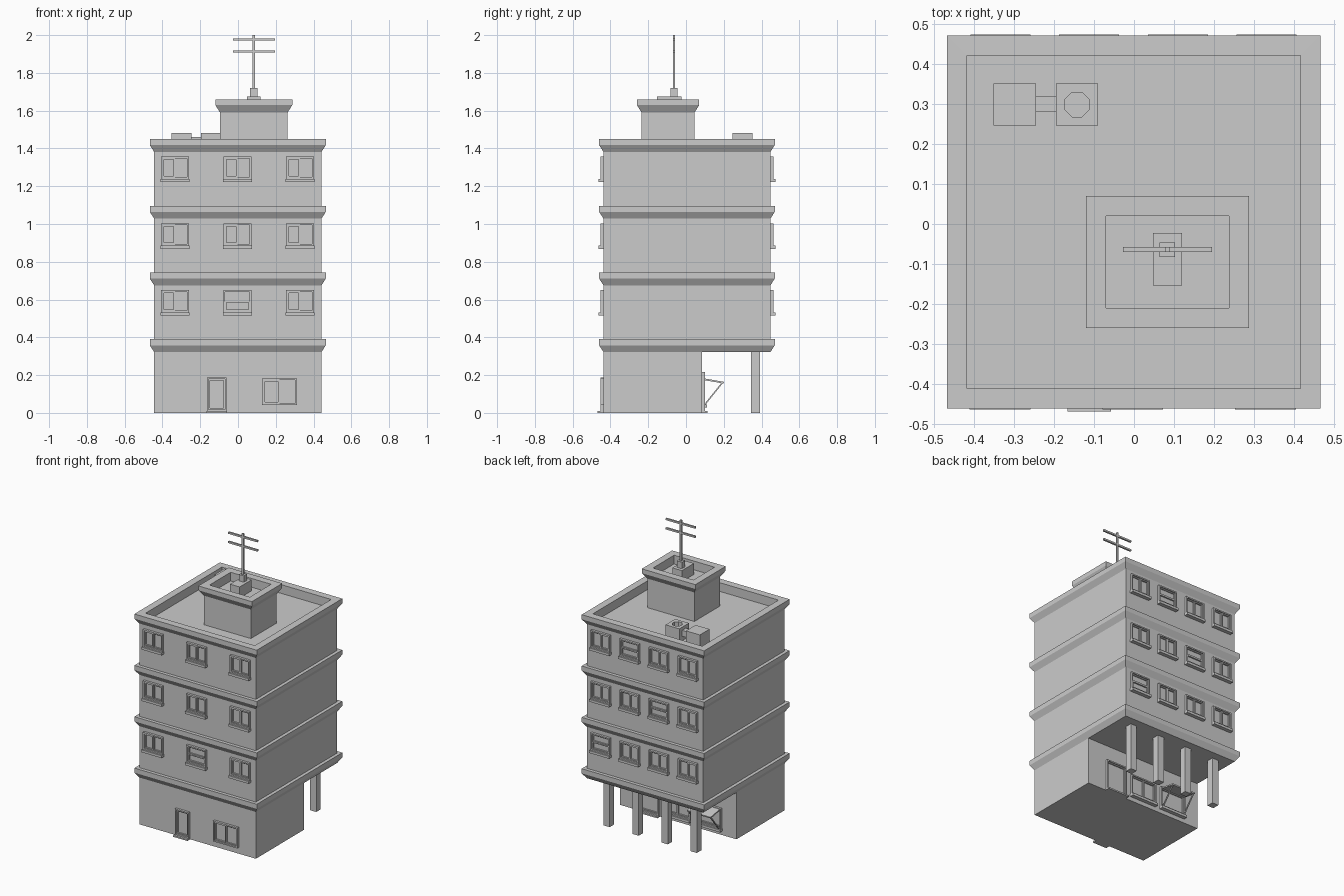
import bpy, bmesh, math
from mathutils import Vector

if "Cube" in bpy.data.objects:
    bpy.data.objects.remove(bpy.data.objects["Cube"])


def finish(name, bm):
    bmesh.ops.recalc_face_normals(bm, faces=bm.faces)
    me = bpy.data.meshes.new(name)
    bm.to_mesh(me)
    bm.free()
    ob = bpy.data.objects.new(name, me)
    bpy.context.collection.objects.link(ob)
    return ob


def add_box(bm, x0, x1, y0, y1, z0, z1):
    vs = bmesh.ops.create_cube(bm, size=1)["verts"]
    for v in vs:
        v.co = ((x0 + x1) / 2 + v.co.x * (x1 - x0),
                (y0 + y1) / 2 + v.co.y * (y1 - y0),
                (z0 + z1) / 2 + v.co.z * (z1 - z0))


def box(name, *dims):
    bm = bmesh.new()
    add_box(bm, *dims)
    return finish(name, bm)


def tower(name, x0, x1, y0, y1, profile):
    """Stack rectangles, each inset by the profile's (inset, z) points."""
    bm = bmesh.new()
    loops = []
    for d, z in profile:
        loops.append([bm.verts.new(p) for p in (
            (x0 + d, y0 + d, z), (x1 - d, y0 + d, z),
            (x1 - d, y1 - d, z), (x0 + d, y1 - d, z))])
    for a, b in zip(loops, loops[1:]):
        for i in range(4):
            j = (i + 1) % 4
            bm.faces.new((a[i], a[j], b[j], b[i]))
    bm.faces.new(loops[0][::-1])
    bm.faces.new(loops[-1])
    return finish(name, bm)


def add_ring(bm, x0, x1, z0, z1, t, y0, y1):
    add_box(bm, x0, x0 + t, y0, y1, z0, z1)
    add_box(bm, x1 - t, x1, y0, y1, z0, z1)
    add_box(bm, x0 + t, x1 - t, y0, y1, z0, z0 + t)
    add_box(bm, x0 + t, x1 - t, y0, y1, z1 - t, z1)


def window(name, x0, x1, z0, z1, wall, s, split="v", sill=True):
    """Frame, two sashes and a sill on a wall facing y direction s."""
    bm = bmesh.new()
    t = 0.009
    out = lambda d: sorted((wall - s * 0.004, wall + s * d))
    add_ring(bm, x0, x1, z0, z1, t, *out(0.016))
    a, b, c, d = x0 + t, x1 - t, z0 + t, z1 - t
    mx, mz = (a + b) / 2, (c + d) / 2
    if split == "v":
        parts = ((a, mx, c, d, 0.010), (mx, b, c, d, 0.007))
    elif split == "h":
        parts = ((a, b, c, mz, 0.010), (a, b, mz, d, 0.007))
    else:
        parts = ((a, b, c, d, 0.008),)
    for p in parts:
        add_ring(bm, *p[:4], 0.007, *out(p[4]))
    if sill:
        add_box(bm, x0 - 0.002, x1 + 0.002, *out(0.026), z0 - 0.017, z0)
    return finish(name, bm)


X0, X1, Y0, Y1 = -0.467, 0.465, -0.46, 0.47
FRONT, BACK, SHOP = Y0 + 0.023, Y1 - 0.023, 0.085
STOREY = 0.3533

# ground floor, set back behind the columns
box("ground_floor", X0 + 0.023, X1 - 0.023, FRONT, SHOP, 0, 0.325)

# upper storeys with flared cornices and a sunken roof
prof = []
for i in range(4):
    z = 0.39 + STOREY * i
    prof += [(0.023, z - 0.068), (0, z - 0.032), (0, z)]
    if i < 3:
        prof.append((0.023, z))
tower("upper_storeys", X0, X1, Y0, Y1, prof + [(0.05, 1.45), (0.05, 1.39)])

# stair housing on the roof
tower("stair_housing", -0.12, 0.2875, -0.26, 0.07,
      [(0.025, 1.385), (0.025, 1.59), (0, 1.63), (0, 1.66), (0.05, 1.66), (0.05, 1.60)])

# columns under the overhang
for i, x in enumerate((-0.333, -0.112, 0.11, 0.331)):
    box(f"column_{i}", x - 0.024, x + 0.024, 0.344, 0.392, 0, 0.325)

# windows of the upper storeys
for r in range(3):
    z0 = 0.532 + STOREY * r
    for c, x in enumerate((-0.334, -0.003, 0.328)):
        window(f"front_window_{r}_{c}", x - 0.074, x + 0.074, z0, z0 + 0.118, FRONT, -1,
               "h" if (r, c) == (0, 1) else "v")
    for c, x in enumerate((-0.333, -0.112, 0.11, 0.331)):
        window(f"back_window_{r}_{c}", x - 0.073, x + 0.073, z0, z0 + 0.118, BACK, 1,
               "h" if (r, c) in ((0, 3), (1, 1), (2, 2)) else "v")

# ground floor doors and windows
window("front_door", -0.164, -0.06, 0.01, 0.188, FRONT, -1, "none", False)
box("front_step", -0.166, -0.058, -0.4675, FRONT, 0, 0.01)
window("front_shop_window", 0.127, 0.312, 0.042, 0.183, FRONT, -1, "v", False)
window("back_door", 0.14, 0.30, 0.01, 0.217, SHOP, 1, "none", False)
box("back_step", 0.138, 0.302, SHOP, 0.115, 0, 0.01)
window("back_shop_window", -0.10, 0.10, 0.045, 0.185, SHOP, 1, "v")
window("hatch_window", -0.335, -0.14, 0.045, 0.185, SHOP, 1, "none")


def bar(name, x, w, a, b, t):
    """Slanted slab between two (y, z) points."""
    a, b = Vector((x, *a)), Vector((x, *b))
    ob = box(name, -w / 2, w / 2, -t / 2, t / 2, 0, (b - a).length)
    ob.location = a
    ob.rotation_euler = (-math.atan2(b.y - a.y, b.z - a.z), 0, 0)


# propped hatch flap
bar("hatch_flap", -0.2375, 0.18, (0.095, 0.178), (0.20, 0.16), 0.009)
for i, x in enumerate((-0.322, -0.153)):
    bar(f"hatch_stay_{i}", x, 0.008, (0.10, 0.045), (0.193, 0.16), 0.007)

# rooftop cooling units, one with an octagonal fan well
box("cooling_unit", -0.351, -0.245, 0.246, 0.351, 1.385, 1.483)
box("cooling_pipe", -0.247, -0.193, 0.28, 0.32, 1.42, 1.461)
fan = box("fan_unit", -0.195, -0.09, 0.246, 0.351, 1.385, 1.483)
bpy.ops.mesh.primitive_cylinder_add(vertices=8, radius=0.033, depth=0.06,
                                    location=(-0.1425, 0.298, 1.483),
                                    rotation=(0, 0, math.pi / 8))
cutter = bpy.context.object
mod = fan.modifiers.new("well", "BOOLEAN")
mod.operation, mod.object = "DIFFERENCE", cutter
bpy.context.view_layer.objects.active = fan
bpy.ops.object.modifier_apply(modifier=mod.name)
bpy.data.objects.remove(cutter)

# antenna
box("antenna_base", 0.0475, 0.12, -0.154, -0.023, 1.595, 1.676)
box("antenna_socket", 0.064, 0.102, -0.082, -0.046, 1.67, 1.72)
box("antenna_mast", 0.077, 0.089, -0.07, -0.058, 1.72, 2.0)
for i, z in enumerate((1.913, 1.977)):
    box(f"antenna_bar_{i}", -0.0275, 0.195, -0.07, -0.058, z - 0.006, z + 0.006)
